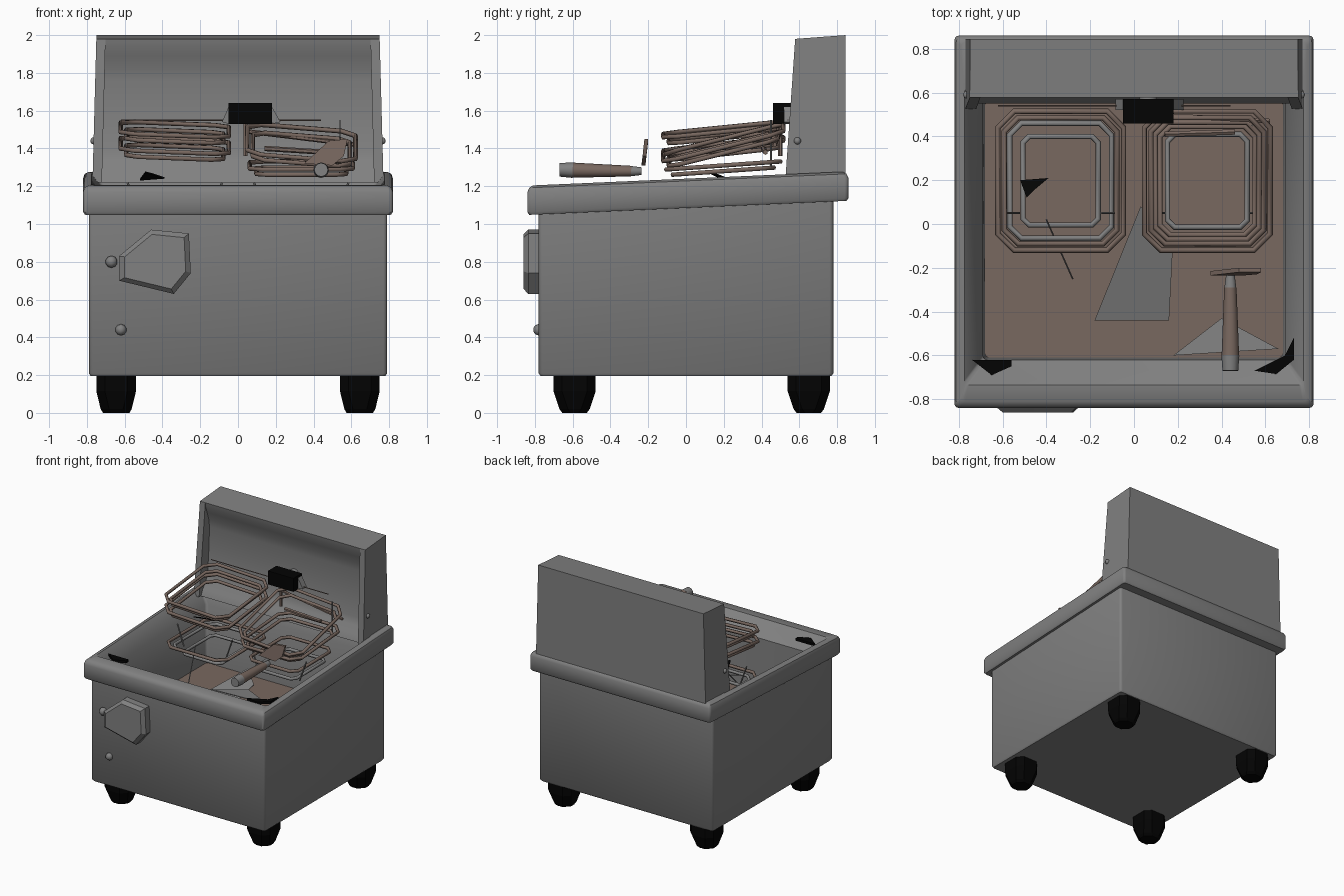
import bpy, bmesh, math
from mathutils import Vector

if "Cube" in bpy.data.objects:
    bpy.data.objects.remove(bpy.data.objects["Cube"])


def material(name, rgb):
    m = bpy.data.materials.new(name)
    m.use_nodes = True
    m.diffuse_color = (*rgb, 1)
    m.node_tree.nodes["Principled BSDF"].inputs["Base Color"].default_value = (*rgb, 1)
    return m


STEEL = material("grey steel", (0.22, 0.22, 0.22))
BLACK = material("black rubber", (0.001, 0.001, 0.001))
BROWN = material("oily brown", (0.19, 0.138, 0.115))


def finish(bm, name, mats, smooth=40):
    bmesh.ops.recalc_face_normals(bm, faces=bm.faces)
    me = bpy.data.meshes.new(name)
    bm.to_mesh(me)
    bm.free()
    for m in mats:
        me.materials.append(m)
    if smooth:
        me.shade_smooth()
        me.set_sharp_from_angle(angle=math.radians(smooth))
    ob = bpy.data.objects.new(name, me)
    bpy.context.collection.objects.link(ob)
    return ob


def rounded_rect(x0, x1, y0, y1, r, seg):
    """Corner points of a rectangle, rounded (or chamfered when seg is 1)."""
    pts = []
    corners = [(x1 - r, y1 - r), (x0 + r, y1 - r), (x0 + r, y0 + r), (x1 - r, y0 + r)]
    for i, (cx, cy) in enumerate(corners):
        for k in range(seg + 1):
            a = math.pi / 2 * (i + k / seg)
            pts.append((cx + r * math.cos(a), cy + r * math.sin(a)))
    return pts


def loft(name, sections, mats, r, seg, smooth=40):
    """Skin through sections (half width, front, back, height, slope); last cap takes the last material."""
    bm = bmesh.new()
    rings = []
    for hx, y0, y1, z, slope in sections:
        rings.append([bm.verts.new((x, y, z + slope * y))
                      for x, y in rounded_rect(-hx, hx, y0, y1, r, seg)])
    n = len(rings[0])
    for a, b in zip(rings, rings[1:]):
        for i in range(n):
            j = (i + 1) % n
            bm.faces.new((a[i], a[j], b[j], b[i]))
    bm.faces.new(rings[0])
    bm.faces.new(rings[-1]).material_index = len(mats) - 1
    return finish(bm, name, mats, smooth)


def extrude(name, pts, vec, mat, smooth=0, taper=1.0):
    """Polygon in space pushed along a vector, its far end scaled by the taper."""
    bm = bmesh.new()
    face = bm.faces.new([bm.verts.new(p) for p in pts])
    mid = face.calc_center_median()
    out = bmesh.ops.extrude_face_region(bm, geom=[face], use_keep_orig=True)
    for v in out["geom"]:
        if isinstance(v, bmesh.types.BMVert):
            v.co = mid + (v.co - mid) * taper + Vector(vec)
    return finish(bm, name, [mat], smooth)


def rod(name, a, b, r1, r2, mat, sides=12):
    a, b = Vector(a), Vector(b)
    bm = bmesh.new()
    bmesh.ops.create_cone(bm, cap_ends=True, segments=sides, radius1=r1, radius2=r2, depth=(b - a).length)
    ob = finish(bm, name, [mat])
    ob.rotation_mode = "QUATERNION"
    ob.rotation_quaternion = (b - a).to_track_quat("Z", "Y")
    ob.location = (a + b) / 2


def ball(name, loc, r, mat):
    bm = bmesh.new()
    bmesh.ops.create_uvsphere(bm, u_segments=8, v_segments=5, radius=r)
    finish(bm, name, [mat]).location = loc


def wire_ring(name, cx, hx, y0, y1, z, tilt_x, tilt_y, chamfer, mat):
    """Chamfered rectangular wire loop swept as a round tube."""
    cu = bpy.data.curves.new(name, "CURVE")
    cu.dimensions = "3D"
    cu.bevel_depth = 0.013
    cu.bevel_resolution = 1
    sp = cu.splines.new("POLY")
    pts = rounded_rect(-hx, hx, y0, y1, chamfer, 1)
    sp.points.add(len(pts) - 1)
    for p, (x, y) in zip(sp.points, pts):
        p.co = (cx + x, y, z + tilt_x * x + tilt_y * (y - 0.2), 1)
    sp.use_cyclic_u = True
    cu.materials.append(mat)
    bpy.context.collection.objects.link(bpy.data.objects.new(name, cu))


# Cabinet, sloping rim and basin in one skin, oil as its floor
S = 0.044
loft("cabinet_and_basin", [
    (0.78, -0.77, 0.77, 0.195, 0), (0.79, -0.78, 0.78, 0.21, 0),
    (0.79, -0.78, 0.78, 1.085, S),
    (0.81, -0.83, 0.85, 1.085, S), (0.82, -0.84, 0.86, 1.10, S),
    (0.82, -0.84, 0.86, 1.205, S), (0.812, -0.83, 0.85, 1.228, S),
    (0.79, -0.81, 0.83, 1.24, S), (0.775, -0.735, 0.62, 1.24, S),
    (0.69, -0.62, 0.575, 1.13, S), (0.68, -0.61, 0.565, 0.68, 0)],
    [STEEL, BROWN], 0.02, 3)

# Feet
for sx in (-1, 1):
    for y in (-0.59, 0.65):
        foot = loft("foot", [(0.07, -0.065, 0.065, 0, 0), (0.082, -0.08, 0.08, 0.02, 0),
                             (0.105, -0.112, 0.112, 0.115, 0), (0.105, -0.112, 0.112, 0.2, 0)],
                    [BLACK], 0.045, 1, 0)
        foot.location = (sx * 0.645, y, 0)

# Hood: shallow hollow panel between two cheeks, narrowing slightly upwards
back = [(0.845, 2.0), (0.845, 1.22)]
hollow = [(0.55, 1.22), (0.57, 1.27), (0.61, 1.32), (0.63, 1.38), (0.64, 1.6), (0.64, 1.76),
          (0.63, 1.82), (0.605, 1.89), (0.585, 1.94), (0.578, 1.98)]
cheek = [(0.525, 1.22), (0.578, 1.98)]
hood = [("hood_panel", hollow, -0.72, 1.44, 50),
        ("left_cheek", cheek, 0.72, 0.05, 0), ("right_cheek", cheek, -0.77, 0.05, 0)]
for name, front, x, width, smooth in hood:
    ob = extrude(name, [(x, y, z) for y, z in front + back], (width, 0, 0), STEEL, smooth)
    for v in ob.data.vertices:
        v.co.x *= 1 - 0.035 * (v.co.z - 1.24)
for sx in (-1, 1):
    ball("hood_rivet", (sx * 0.762, 0.59, 1.44), 0.02, STEEL)

# Hanger block on the hood, with wedge brackets
extrude("hanger_block", [(-0.05, 0.46, 1.53), (0.18, 0.46, 1.53), (0.18, 0.46, 1.64), (-0.05, 0.46, 1.64)],
        (0, 0.11, 0), BLACK)
for x, tip in ((-0.05, -0.085), (0.18, 0.225)):
    extrude("hanger_bracket", [(x, 0.52, 1.53), (tip, 0.52, 1.54), (x, 0.52, 1.62)], (0, 0.05, 0), STEEL)
rod("hanger_stem", (0.065, 0.56, 1.58), (0.065, 0.65, 1.58), 0.04, 0.04, STEEL)
rod("hanger_wire", (-0.62, 0.54, 1.55), (0.44, 0.54, 1.55), 0.004, 0.004, BROWN, 6)

# Baskets: centre, then loops of (inset, height, side tilt, front tilt, colour)
baskets = {
    "right_basket": (-0.335, [(0, 1.50, -0.04, 0.10, BROWN), (0.03, 1.465, -0.04, 0.10, BROWN),
                              (0, 1.415, -0.04, 0.11, BROWN), (0.03, 1.38, -0.04, 0.11, BROWN),
                              (0.015, 1.10, 0, 0, BROWN), (0.055, 1.08, 0, 0, STEEL),
                              (0.115, 1.02, 0, 0, STEEL)]),
    "left_basket": (0.335, [(0, 1.43, -0.08, 0.25, BROWN), (0.03, 1.395, -0.08, 0.25, BROWN),
                            (0.015, 1.31, 0, 0.07, BROWN), (0.05, 1.28, 0, 0.07, BROWN),
                            (0.07, 1.16, 0, 0, BROWN), (0.105, 1.08, 0, 0, STEEL)])}
for name, (cx, loops) in baskets.items():
    for inset, z, tx, ty, mat in loops:
        wire_ring(name + "_loop", cx, 0.287 - inset, -0.12 + inset, 0.515 - inset,
                  z, tx, ty, 0.075 - inset * 0.4, mat)
    for sx in (-1, 1):
        rod(name + "_upright", (cx + sx * 0.25, 0.05, 1.22), (cx + sx * 0.19, 0.05, 1.05), 0.006, 0.006, STEEL, 6)
rod("basket_arm", (0.05, 0.5, 1.49), (0.62, 0.47, 1.42), 0.012, 0.012, BROWN, 6)
rod("basket_crossbar", (0.14, 0.41, 1.40), (0.46, 0.42, 1.38), 0.014, 0.014, BROWN, 6)
rod("basket_hook", (0.04, 0.5, 1.36), (0.04, 0.5, 1.53), 0.012, 0.012, BROWN, 6)
rod("basket_pin", (0.54, 0.45, 1.30), (0.54, 0.45, 1.55), 0.004, 0.004, STEEL, 6)

# Loose handle with end knob and cross plate
rod("handle_grip", (0.44, -0.60, 1.285), (0.44, -0.29, 1.28), 0.04, 0.028, BROWN)
rod("handle_end", (0.44, -0.67, 1.287), (0.44, -0.60, 1.285), 0.036, 0.041, STEEL)
rod("handle_neck", (0.44, -0.29, 1.28), (0.44, -0.235, 1.28), 0.027, 0.02, STEEL)
extrude("handle_plate", [(0.35, -0.235, 1.32), (0.48, -0.22, 1.44), (0.58, -0.22, 1.45),
                         (0.56, -0.23, 1.36), (0.50, -0.235, 1.31)], (0, 0.02, 0), BROWN)

# Front dial and small knobs
dial = [(-0.63, 0.70), (-0.34, 0.63), (-0.25, 0.74), (-0.26, 0.95), (-0.46, 0.97), (-0.63, 0.83)]
extrude("front_dial", [(x, -0.775, z) for x, z in dial], (0, -0.06, 0), STEEL)
extrude("front_dial_face", [(x, -0.835, z) for x, z in dial], (0, -0.025, 0), STEEL, 0, 0.85)
ball("upper_knob", (-0.67, -0.79, 0.80), 0.032, STEEL)
ball("lower_knob", (-0.62, -0.78, 0.44), 0.03, STEEL)

# Corner pads and thin plates in and around the basin
right_pad = [(-0.74, -0.62), (-0.56, -0.62), (-0.56, -0.65), (-0.65, -0.69)]
left_pad = [(0.55, -0.67), (0.65, -0.685), (0.73, -0.62), (0.73, -0.52), (0.69, -0.60)]
for name, pad in (("right_corner_pad", right_pad), ("left_corner_pad", left_pad)):
    extrude(name, [(x, y, 1.17) for x, y in pad], (0, 0, 0.02), BLACK)
extrude("corner_cover", [(0.18, -0.60, 1.13), (0.40, -0.43, 1.12), (0.66, -0.57, 1.13)], (0, 0, 0.006), STEEL)
extrude("basin_plate", [(0.03, 0.08, 1.0), (-0.18, -0.44, 0.85), (0.16, -0.44, 0.85), (0.18, -0.05, 0.96)],
        (0, 0, 0.006), STEEL)
extrude("sensor_tip", [(-0.52, 0.20, 1.23), (-0.39, 0.21, 1.24), (-0.45, 0.16, 1.26), (-0.49, 0.12, 1.27)],
        (0, 0, 0.008), BLACK)
rod("sensor_wire", (-0.40, 0.02, 1.1), (-0.28, -0.25, 0.9), 0.004, 0.004, STEEL, 6)
